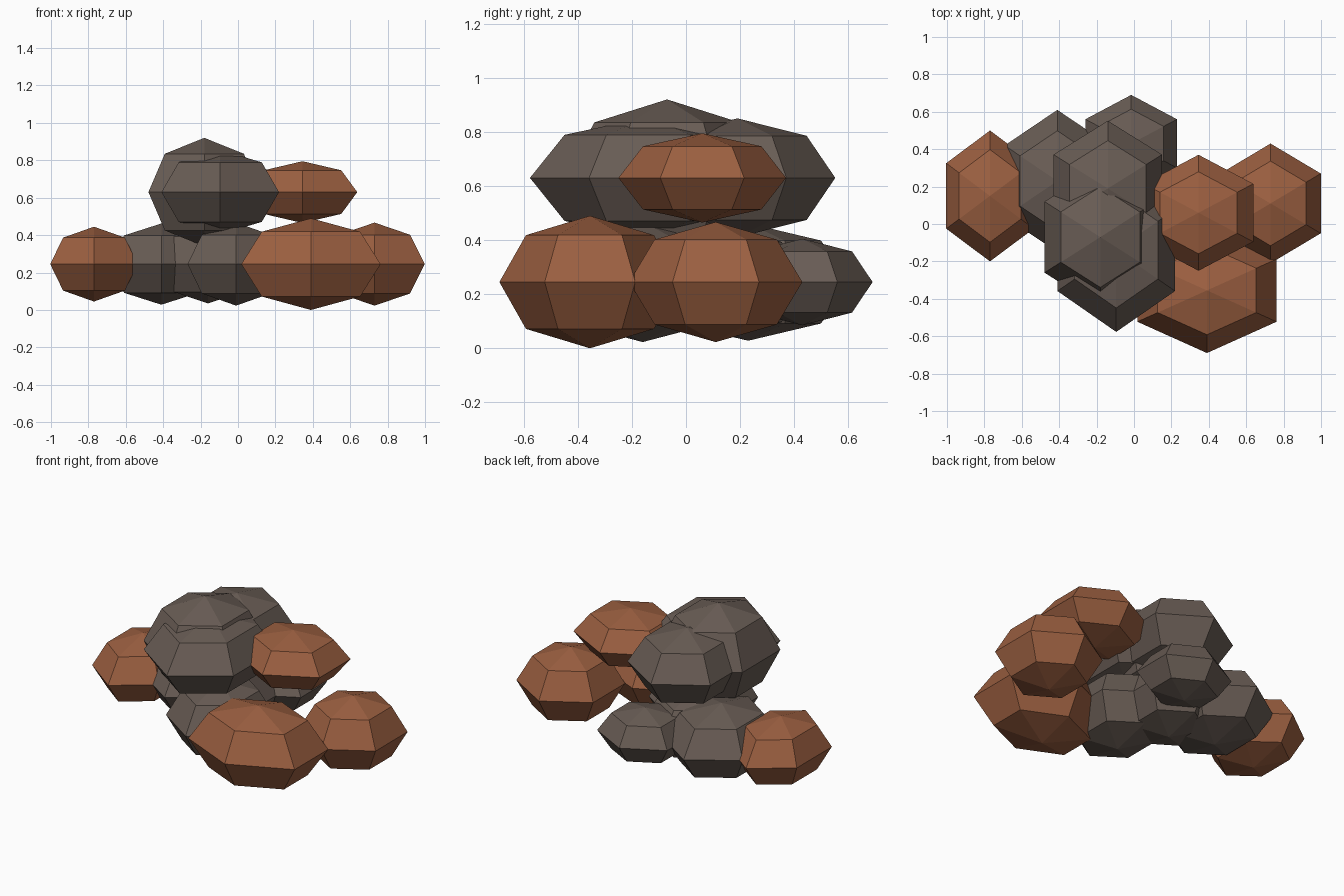
import bpy, bmesh
from mathutils import Matrix

if "Cube" in bpy.data.objects:
    bpy.data.objects.remove(bpy.data.objects["Cube"])


def material(name, color):
    m = bpy.data.materials.new(name)
    m.diffuse_color = (*color, 1)
    m.use_nodes = True
    m.node_tree.nodes["Principled BSDF"].inputs["Base Color"].default_value = m.diffuse_color
    return m


STONE = material("grey_stone", (0.14, 0.108, 0.09))
RUST = material("rust_stone", (0.33, 0.115, 0.052))


def rock(name, mat, center, radii):
    """Low-poly boulder: six-sided squashed sphere with corners on the y axis."""
    bm = bmesh.new()
    bmesh.ops.create_uvsphere(bm, u_segments=6, v_segments=4, radius=1)
    bm.transform(Matrix.Translation(center) @ Matrix.Diagonal((*radii, 1)))
    mesh = bpy.data.meshes.new(name)
    bm.to_mesh(mesh)
    bm.free()
    mesh.materials.append(mat)
    bpy.context.collection.objects.link(bpy.data.objects.new(name, mesh))


LOW, HIGH = 0.245, 0.63  # the two layers of the pile

# Lower layer: x, y, radius x, radius y, radius z
lower = [
    ("rust_rock_left", RUST, -0.77, 0.15, 0.27, 0.35, 0.20),
    ("rust_rock_front", RUST, 0.39, -0.355, 0.43, 0.335, 0.245),
    ("rust_rock_right", RUST, 0.73, 0.11, 0.31, 0.32, 0.222),
    ("grey_rock_left", STONE, -0.41, 0.23, 0.325, 0.38, 0.217),
    ("grey_rock_back", STONE, -0.015, 0.43, 0.283, 0.26, 0.16),
    ("grey_rock_front", STONE, -0.01, -0.16, 0.30, 0.35, 0.222),
    ("grey_rock_core", STONE, -0.16, 0.12, 0.30, 0.33, 0.21),
]
# Upper layer
upper = [
    ("rust_rock_upper", RUST, 0.345, 0.06, 0.338, 0.31, 0.165),
    ("grey_rock_upper_front", STONE, -0.095, -0.14, 0.363, 0.437, 0.225),
    ("grey_rock_top", STONE, -0.18, -0.07, 0.345, 0.38, 0.29),
    ("grey_rock_upper_back", STONE, -0.14, 0.19, 0.335, 0.362, 0.22),
]
for z, layer in ((LOW, lower), (HIGH, upper)):
    for name, mat, x, y, rx, ry, rz in layer:
        rock(name, mat, (x, y, z), (rx, ry, rz))
